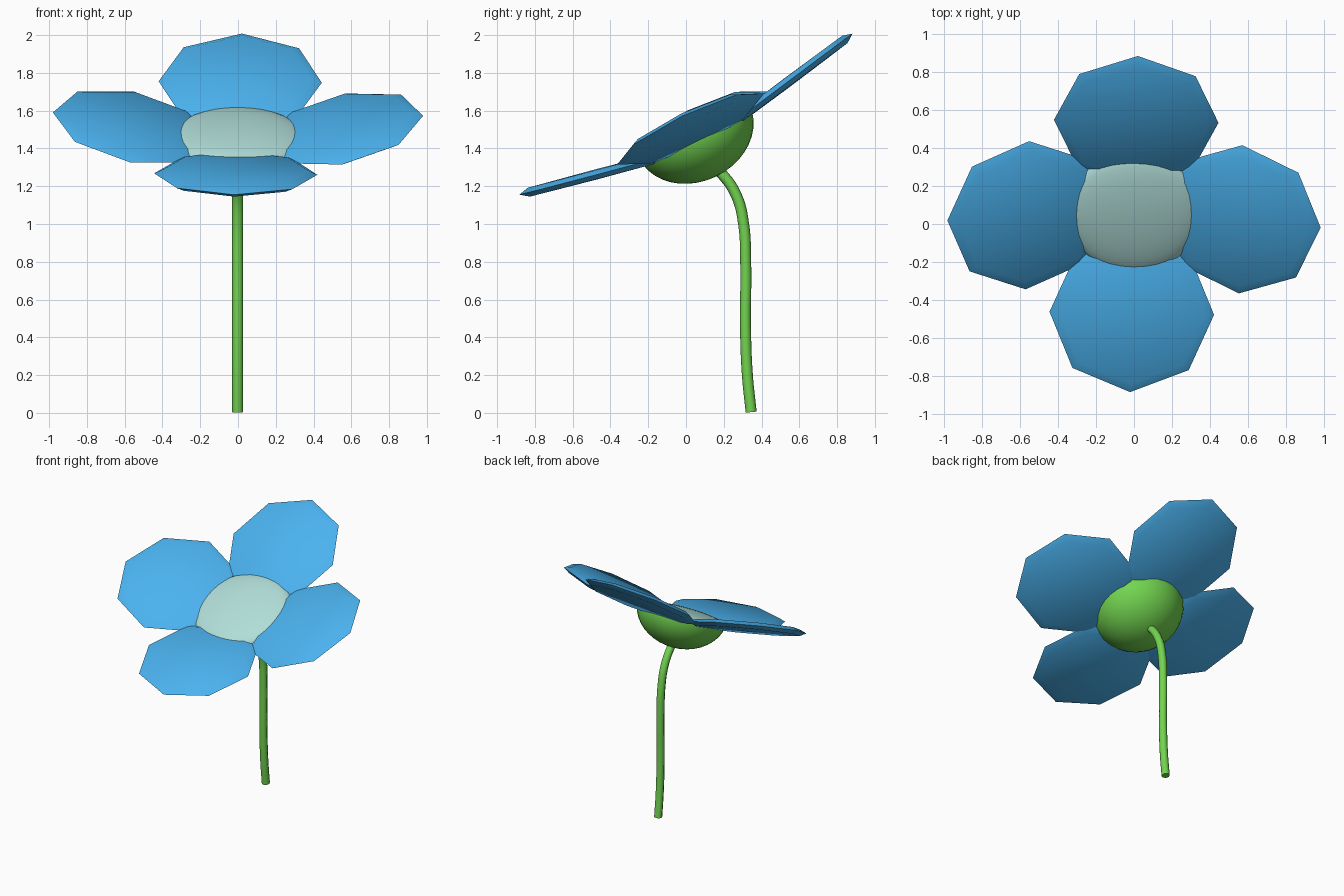
import bpy, bmesh
from math import radians, cos, sin, pi
from mathutils import Matrix, Vector

if "Cube" in bpy.data.objects:
    bpy.data.objects.remove(bpy.data.objects["Cube"])

TILT = (Matrix.Translation((0, 0.044, 1.49)) @ Matrix.Rotation(radians(25.8), 4, 'X')
        @ Matrix.Rotation(radians(-1.2), 4, 'Z'))


def material(name, color):
    m = bpy.data.materials.new(name)
    m.diffuse_color = (*color, 1)
    m.use_nodes = True
    m.node_tree.nodes["Principled BSDF"].inputs["Base Color"].default_value = m.diffuse_color
    return m


BLUE = material("petal_blue", (0.07, 0.45, 0.87))
GREEN = material("leaf_green", (0.17, 0.66, 0.08))
PALE = material("pale_mint", (0.44, 0.73, 0.69))


def finish(name, bm, mat):
    bmesh.ops.recalc_face_normals(bm, faces=bm.faces)
    bm.transform(TILT)
    me = bpy.data.meshes.new(name)
    bm.to_mesh(me)
    bm.free()
    ob = bpy.data.objects.new(name, me)
    bpy.context.collection.objects.link(ob)
    me.materials.append(mat)
    bpy.ops.object.select_all(action='DESELECT')
    bpy.context.view_layer.objects.active = ob
    ob.select_set(True)
    bpy.ops.object.shade_smooth_by_angle(angle=radians(60))
    return ob


# Half ellipsoid cut at a height; keeps the upper or the lower part
def cap(name, radius, height, centre, cut, keep_upper, mat):
    bm = bmesh.new()
    bmesh.ops.create_uvsphere(bm, u_segments=32, v_segments=20, radius=1)
    bm.transform(Matrix.Translation((0, 0, centre)) @ Matrix.Diagonal((radius, radius, height, 1)))
    bmesh.ops.bisect_plane(bm, geom=bm.verts[:] + bm.edges[:] + bm.faces[:], dist=1e-5,
                           plane_co=(0, 0, cut), plane_no=(0, 0, 1),
                           clear_inner=keep_upper, clear_outer=not keep_upper)
    bmesh.ops.holes_fill(bm, edges=[e for e in bm.edges if e.is_boundary], sides=0)
    return finish(name, bm, mat)


cap("flower_base", 0.325, 0.265, 0, -0.04, False, GREEN)
cap("flower_centre", 0.35, 0.07, -0.04, -0.04, True, PALE)


# Eight-sided flat petal with a bevelled rim, cupped upward
def petal(name, turn):
    bm = bmesh.new()
    rings = [[bm.verts.new((0.428 * s * cos(i * pi / 4), 0.432 * s * sin(i * pi / 4), z))
              for i in range(8)]
             for s, z in ((0.88, 0.024), (1, 0), (0.88, -0.024))]
    for a, b in zip(rings, rings[1:]):
        for i in range(8):
            j = (i + 1) % 8
            bm.faces.new((a[i], a[j], b[j], b[i]))
    for ring, z in ((rings[0], 0.027), (rings[2], -0.027)):
        mid = bm.verts.new((0, 0, z))
        for i in range(8):
            bm.faces.new((ring[i], ring[(i + 1) % 8], mid))
    bm.transform(Matrix.Rotation(radians(turn), 4, 'Z') @ Matrix.Translation((0.56, 0, 0.02))
                 @ Matrix.Rotation(radians(-11), 4, 'Y'))
    finish(name, bm, BLUE)


for label, turn in (("right", 0), ("back", 90), ("left", 180), ("front", 270)):
    petal("petal_" + label, turn)

# Stem: curved tube rising into the flower base
cu = bpy.data.curves.new("stem", 'CURVE')
cu.dimensions = '3D'
cu.bevel_depth = 0.029
cu.bevel_resolution = 2
cu.resolution_u = 6
cu.use_fill_caps = True
path = [(0.345, 0.004), (0.325, 0.2), (0.315, 0.45), (0.316, 0.8),
        (0.305, 1.0), (0.267, 1.15), (0.19, 1.265), (0.1, 1.34)]
sp = cu.splines.new('BEZIER')
sp.bezier_points.add(len(path) - 1)
for p, (y, z) in zip(sp.bezier_points, path):
    p.co = (-0.002, y, z)
    p.handle_left_type = p.handle_right_type = 'AUTO'
stem = bpy.data.objects.new("stem", cu)
bpy.context.collection.objects.link(stem)
cu.materials.append(GREEN)
